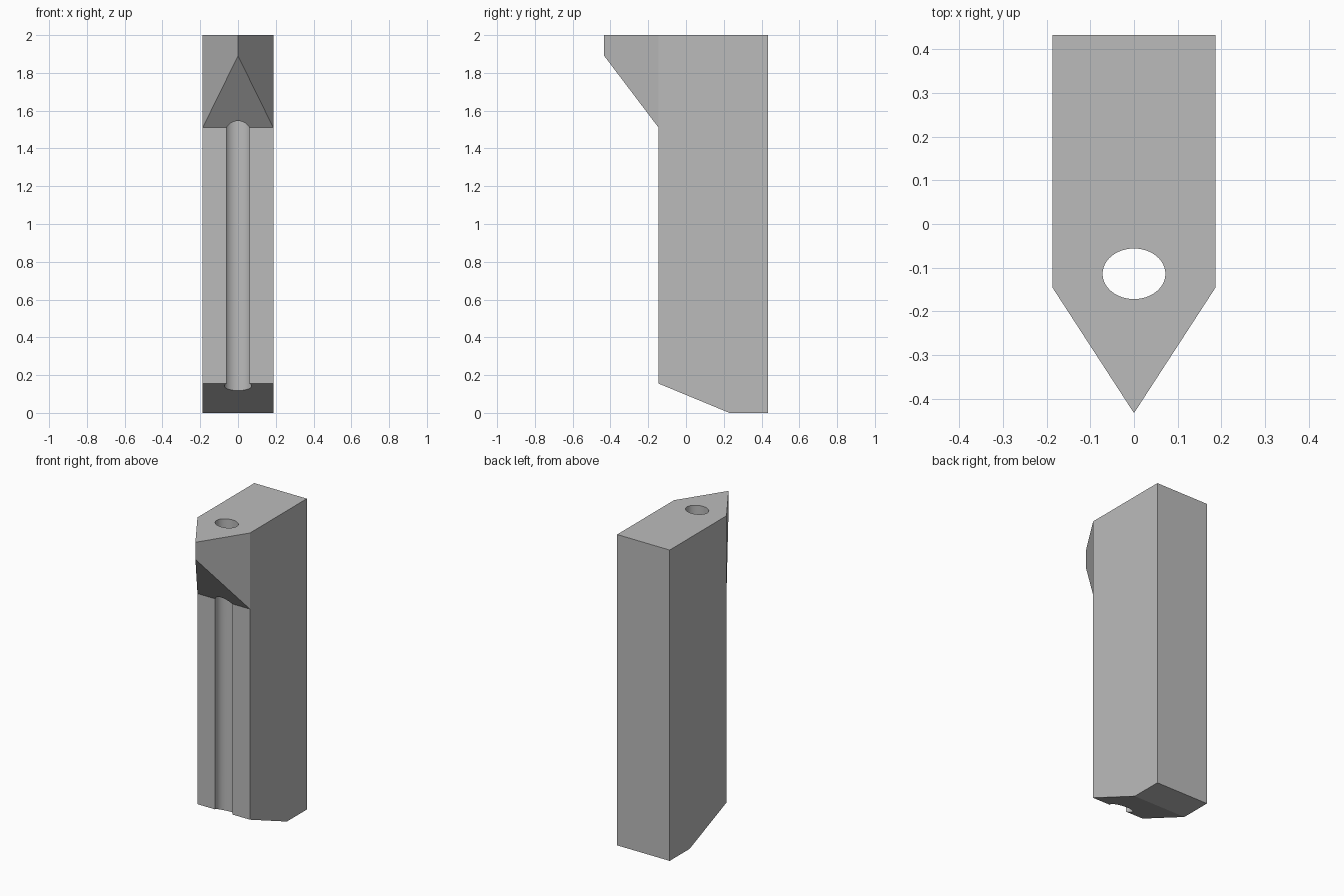
import bpy
import math

cube = bpy.data.objects.get("Cube")
if cube:
    bpy.data.objects.remove(cube, do_unlink=True)

HALF_W, BACK, FRONT, NOSE, TOP = 0.187, 0.433, -0.145, -0.433, 2.0

grey = bpy.data.materials.new("grey")
grey.use_nodes = True
colour = (0.5, 0.5, 0.5, 1)
grey.diffuse_color = colour
grey.node_tree.nodes["Principled BSDF"].inputs["Base Color"].default_value = colour

# Side outline (y, z): back foot, bevel start, bevel end, nose base, front top, back top
outline = [(BACK, 0), (0.23, 0), (FRONT, 0.155), (FRONT, 1.51), (FRONT, TOP), (BACK, TOP)]
n = len(outline)
verts = [(x, y, z) for x in (-HALF_W, HALF_W) for y, z in outline]
verts += [(0, NOSE, 1.89), (0, NOSE, TOP)]
tip_low, tip_top = 2 * n, 2 * n + 1

# Flat sides, then the strips joining them (bottom, bevel, front, back)
faces = [tuple(range(n)), tuple(reversed(range(n, 2 * n)))]
for i in (0, 1, 2, 5):
    j = (i + 1) % n
    faces.append((j, i, i + n, j + n))
# Pointed nose: underside, two cheeks, and the top with its point
faces += [(3, 3 + n, tip_low),
          (4, 3, tip_low, tip_top),
          (3 + n, 4 + n, tip_top, tip_low),
          (5, 4, tip_top, 4 + n, 5 + n)]

mesh = bpy.data.meshes.new("block_body")
mesh.from_pydata(verts, [], faces)
mesh.materials.append(grey)
body = bpy.data.objects.new("block_body", mesh)
bpy.context.collection.objects.link(body)

# Make every face point outwards
bpy.ops.object.select_all(action='DESELECT')
bpy.context.view_layer.objects.active = body
body.select_set(True)
bpy.ops.object.mode_set(mode='EDIT')
bpy.ops.mesh.select_all(action='SELECT')
bpy.ops.mesh.normals_make_consistent(inside=False)
bpy.ops.object.mode_set(mode='OBJECT')

# Oval bore, which opens as a groove below the nose
bpy.ops.mesh.primitive_cylinder_add(vertices=48, radius=1, depth=3, location=(0, -0.114, 1))
cutter = bpy.context.object
cutter.name = "bore_cutter"
cutter.scale = (0.072, 0.058, 1)
cutter.hide_render = True
cutter.data.materials.append(grey)
bpy.context.view_layer.update()

bore = body.modifiers.new("bore", 'BOOLEAN')
bore.operation = 'DIFFERENCE'
bore.solver = 'EXACT'
bore.object = cutter

bpy.ops.object.select_all(action='DESELECT')
bpy.context.view_layer.objects.active = body
body.select_set(True)
bpy.ops.object.modifier_apply(modifier=bore.name)
bpy.data.objects.remove(cutter, do_unlink=True)
bpy.ops.object.shade_smooth_by_angle(angle=math.radians(20))
